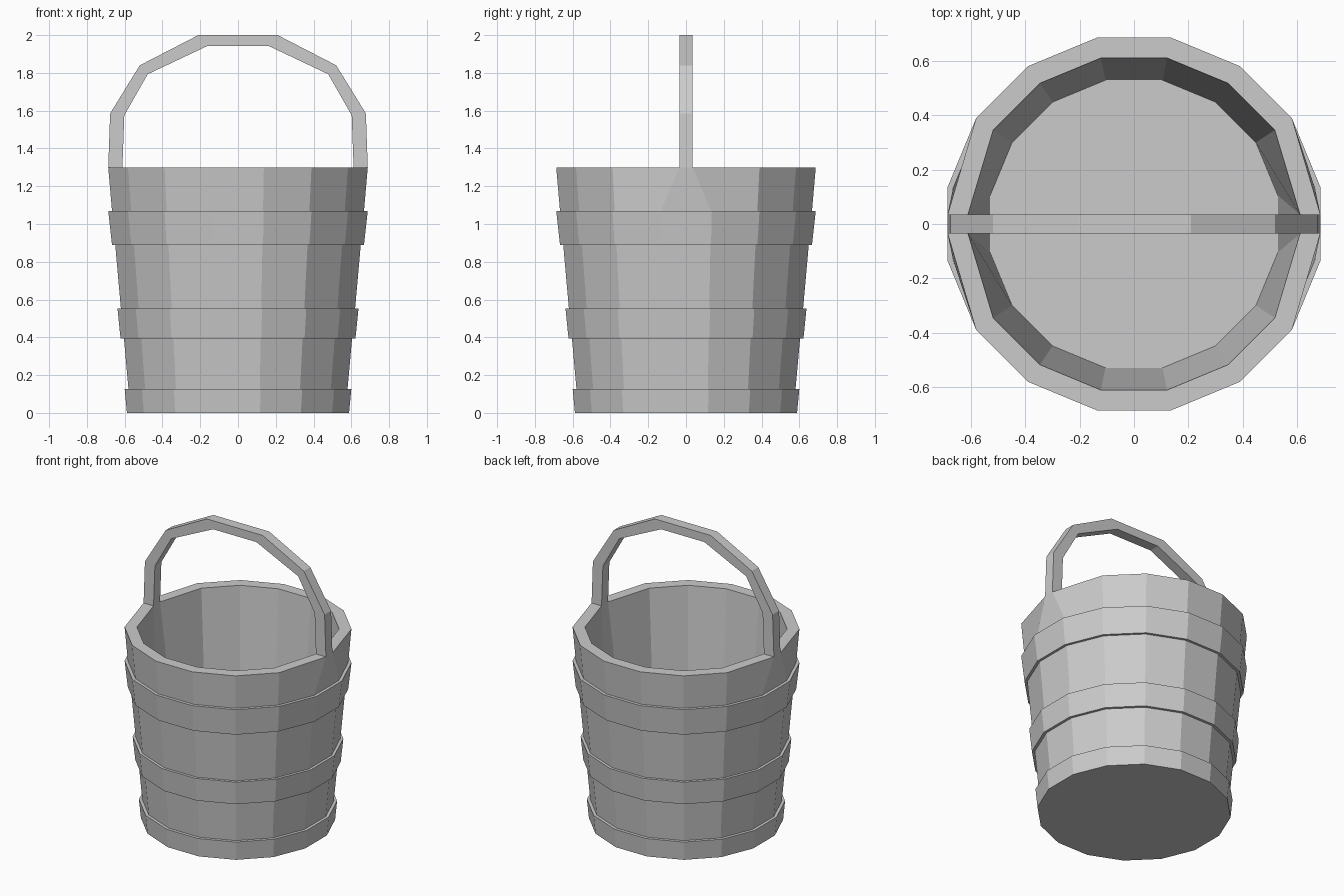
import bpy, bmesh, math

if "Cube" in bpy.data.objects:
    bpy.data.objects.remove(bpy.data.objects["Cube"])

SIDES = 16
FLAT = math.cos(math.pi / SIDES)
HALF = 0.035  # half width of the handle


def finish(name, bm):
    bmesh.ops.recalc_face_normals(bm, faces=bm.faces)
    mesh = bpy.data.meshes.new(name)
    bm.to_mesh(mesh)
    bm.free()
    obj = bpy.data.objects.new(name, mesh)
    bpy.context.collection.objects.link(obj)
    return obj


# Bucket: 16-sided lathe of (half width across flats, z), hoops included
profile = [(0.588, 0), (0.60, 0.127),
           (0.58, 0.127), (0.604, 0.395),
           (0.622, 0.395), (0.638, 0.553),
           (0.62, 0.553), (0.65, 0.89),
           (0.667, 0.89), (0.687, 1.07),
           (0.667, 1.07), (0.687, 1.30),
           (0.612, 1.30), (0.53, 0.22)]
bm = bmesh.new()
rings = []
for w, z in profile:
    ring = []
    for i in range(SIDES):
        a = (i + 0.5) * math.tau / SIDES
        ring.append(bm.verts.new((w / FLAT * math.cos(a), w / FLAT * math.sin(a), z)))
    rings.append(ring)
for a, b in zip(rings, rings[1:]):
    for i in range(SIDES):
        j = (i + 1) % SIDES
        bm.faces.new((a[i], a[j], b[j], b[i]))
bm.faces.new(rings[0])
bm.faces.new(rings[-1])
# Rim pinched to the handle width on the left and right
for ring, (w, z) in zip(rings, profile):
    if z == 1.30:
        for v in ring:
            if abs(v.co.y) < 0.2:
                v.co.y = math.copysign(HALF, v.co.y)
finish("bucket", bm)

# Handle: arched strip rising from the pinched rim
outer = [(0.687, 1.30), (0.677, 1.585), (0.52, 1.84), (0.21, 2.0)]
inner = [(0.612, 1.30), (0.602, 1.575), (0.478, 1.793), (0.163, 1.942)]
arch = [p + q for p, q in zip(outer, inner)]
arch += [(-a, b, -c, d) for a, b, c, d in reversed(arch)]
bm = bmesh.new()
loops = []
for ox, oz, ix, iz in arch:
    corners = [(ox, -HALF, oz), (ox, HALF, oz), (ix, HALF, iz), (ix, -HALF, iz)]
    loops.append([bm.verts.new(c) for c in corners])
for a, b in zip(loops, loops[1:]):
    for i in range(4):
        j = (i + 1) % 4
        bm.faces.new((a[i], a[j], b[j], b[i]))
finish("handle", bm)
